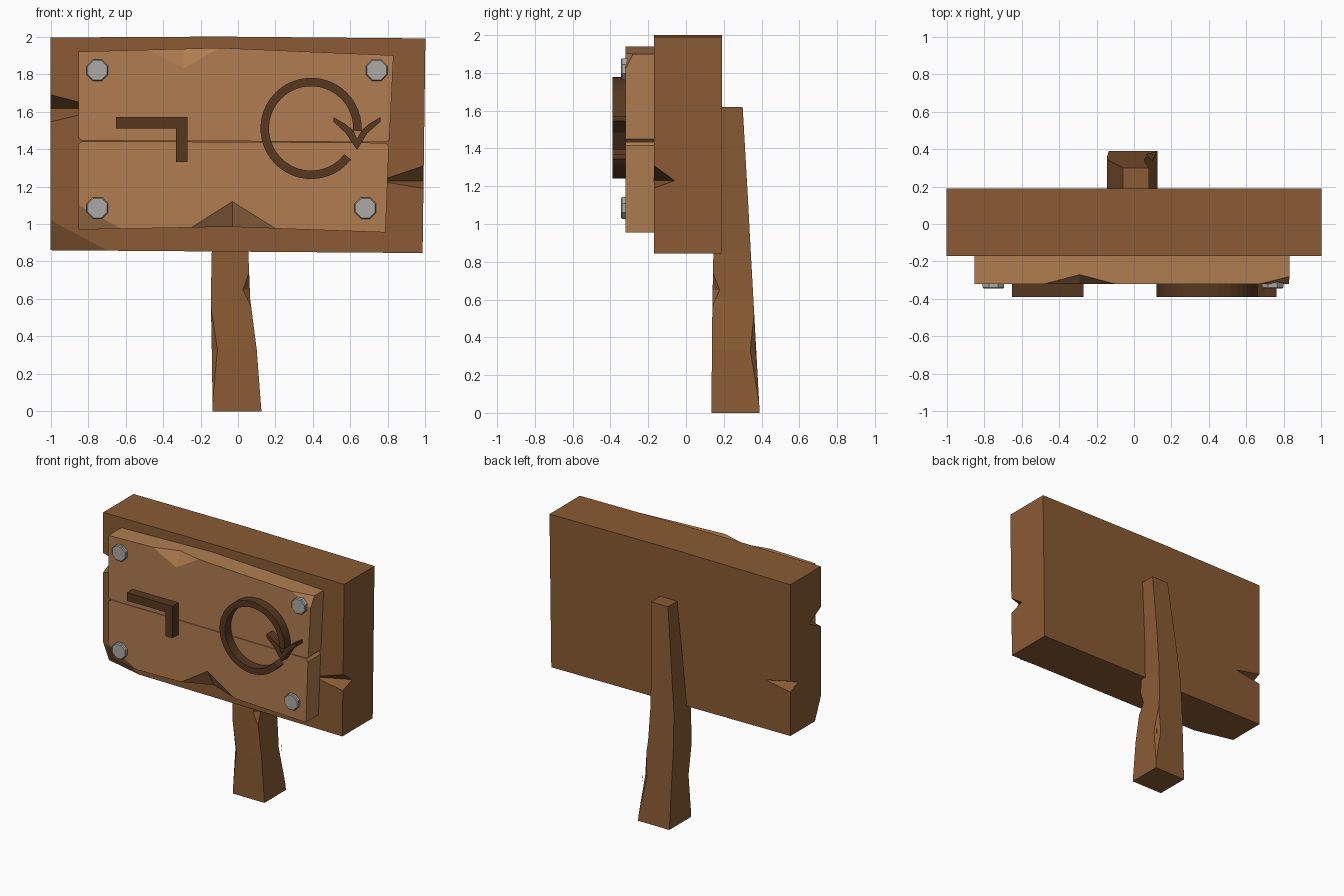
import bpy, bmesh
from math import cos, sin, radians, pi
from mathutils import Vector, Matrix

cube = bpy.data.objects.get("Cube")
if cube:
    bpy.data.objects.remove(cube)


def material(name, *rgb):
    m = bpy.data.materials.new(name)
    m.use_nodes = True
    m.diffuse_color = (*rgb, 1)
    m.node_tree.nodes["Principled BSDF"].inputs["Base Color"].default_value = (*rgb, 1)
    return m


wood = material("brown wood", .254, .105, .034)
light_wood = material("light wood", .434, .205, .080)
dark_wood = material("dark wood", .095, .040, .015)
steel = material("grey steel", .41, .40, .38)


def finish(name, bm, mat=None):
    bmesh.ops.recalc_face_normals(bm, faces=bm.faces)
    mesh = bpy.data.meshes.new(name)
    bm.to_mesh(mesh)
    bm.free()
    if mat:
        mesh.materials.append(mat)
    ob = bpy.data.objects.new(name, mesh)
    bpy.context.collection.objects.link(ob)
    return ob


def loft(name, rings, mat):
    """Skin matching rings of points and cap both ends."""
    bm = bmesh.new()
    rows = [[bm.verts.new(p) for p in ring] for ring in rings]
    for a, b in zip(rows, rows[1:]):
        for i in range(len(a)):
            j = (i + 1) % len(a)
            bm.faces.new((a[i], a[j], b[j], b[i]))
    bm.faces.new(rows[0])
    bm.faces.new(rows[-1])
    return finish(name, bm, mat)


def slab(name, outline, front, back, mat):
    """Extrude an x-z outline through the depth."""
    return loft(name, [[(x, y, z) for x, z in outline] for y in (front, back)], mat)


def chip(ob, kept, removed):
    """Cut a four-point wedge; the faces through the kept points stay exact."""
    pivot = sum((Vector(p) for p in kept), Vector()) / len(kept)
    bm = bmesh.new()
    v = [bm.verts.new(pivot + (Vector(p) - pivot) * 1.4) for p in kept + removed]
    for skip in range(4):
        bm.faces.new([v[i] for i in range(4) if i != skip])
    cutter = finish("chip_cutter", bm)
    cutter.hide_render = True
    mod = ob.modifiers.new("chip", 'BOOLEAN')
    mod.operation, mod.solver, mod.object = 'DIFFERENCE', 'EXACT', cutter
    bpy.context.view_layer.objects.active = ob
    bpy.ops.object.modifier_apply(modifier=mod.name)
    bpy.data.objects.remove(cutter)


# Thick back board with chipped edges
F, B = -.17, .19
board = slab("back_board", [(-1, .86), (.985, .845), (1, 1.99), (-.1, 2), (-1, 1.995)], F, B, wood)
chip(board, [(-.71, F, 1.615), (-1, -.03, 1.615)], [(-1, F, 1.69), (-1, F, 1.545)])
chip(board, [(.75, F, 1.23), (.99, -.06, 1.23)], [(.99, F, 1.31), (.99, F, 1.19)])
chip(board, [(-.79, B, 1.225), (-1, .10, 1.23)], [(-1, B, 1.27), (-1, B, 1.19)])
chip(board, [(-1, F, 1.02), (-.7, F, .86), (-1, -.1, .86)], [(-1, F, .86)])

# Front plank, split in two along a thin crack
P = -.32
upper = slab("upper_plank", [(-.85, 1.46), (-.83, 1.445), (0, 1.442), (.79, 1.437), (.808, 1.45),
                             (.83, 1.9), (-.1, 1.94), (-.85, 1.92)], P, F, light_wood)
lower = slab("lower_plank", [(-.85, .97), (-.05, .985), (.787, .955), (.805, 1.415), (.79, 1.433),
                             (0, 1.438), (-.83, 1.441), (-.85, 1.43)], P, F, light_wood)
chip(upper, [(-.29, P, 1.83), (-.29, -.27, 1.935)], [(-.48, P, 1.93), (-.1, P, 1.94)])
chip(upper, [(.67, P, 1.907), (.826, P, 1.82), (.83, -.28, 1.9)], [(.83, P, 1.9)])
chip(lower, [(-.03, P, 1.12), (-.03, -.24, .985)], [(-.25, P, .98), (.2, P, .976)])
chip(lower, [(-.85, P, 1.1), (-.62, P, .974), (-.85, -.26, .97)], [(-.85, P, .97)])

# Raised angle mark and turning arrow
S = -.39
slab("angle_mark", [(-.65, 1.51), (-.33, 1.51), (-.33, 1.33), (-.27, 1.33),
                    (-.27, 1.57), (-.65, 1.57)], S, P, dark_wood)
angles = [radians(-3 + 325 * i / 40) for i in range(41)]
arc = [(.39 + .27 * cos(a), 1.51 + .27 * sin(a)) for a in angles]
arc += [(.39 + .225 * cos(a), 1.51 + .225 * sin(a)) for a in reversed(angles)]
slab("arrow_ring", arc, S, P, dark_wood)
slab("arrow_head", [(.51, 1.57), (.51, 1.545), (.575, 1.485), (.635, 1.395), (.69, 1.485),
                    (.76, 1.545), (.76, 1.57), (.7, 1.535), (.66, 1.5), (.635, 1.455),
                    (.615, 1.5), (.57, 1.535)], S, P, dark_wood)

# Eight-sided bolts with a slightly stepped head
for name, x, z in (("upper_right_bolt", -.75, 1.82), ("upper_left_bolt", .74, 1.82),
                   ("lower_right_bolt", -.75, 1.085), ("lower_left_bolt", .68, 1.085)):
    rings = [[(x + r * cos((k + .5) * pi / 4), y, z + r * sin((k + .5) * pi / 4)) for k in range(8)]
             for r, y in ((.062, P + .01), (.062, P - .018), (.056, P - .025))]
    loft(name, rings, steel)

# Tapered, hand-cut post behind the board: height, x range, y range
sections = [(0, -.135, .125, .135, .39), (.33, -.14, .1, .137, .372), (.6, -.145, .065, .14, .357),
            (.85, -.14, .055, .145, .343), (1.15, -.11, .06, .15, .327), (1.62, -.06, .08, .16, .3)]
post = loft("post", [[(a, c, z), (b, c, z), (b, d, z), (a, d, z)] for z, a, b, c, d in sections], wood)
chip(post, [(.025, .14, .65), (.065, .18, .65)], [(.06, .141, .75), (.07, .14, .56)])
chip(post, [(-.11, .137, .33), (-.14, .17, .33)], [(-.144, .139, .56), (-.135, .135, .05)])
chip(post, [(.065, .372, .33), (.1, .34, .33)], [(.075, .36, .52), (.12, .386, .06)])
